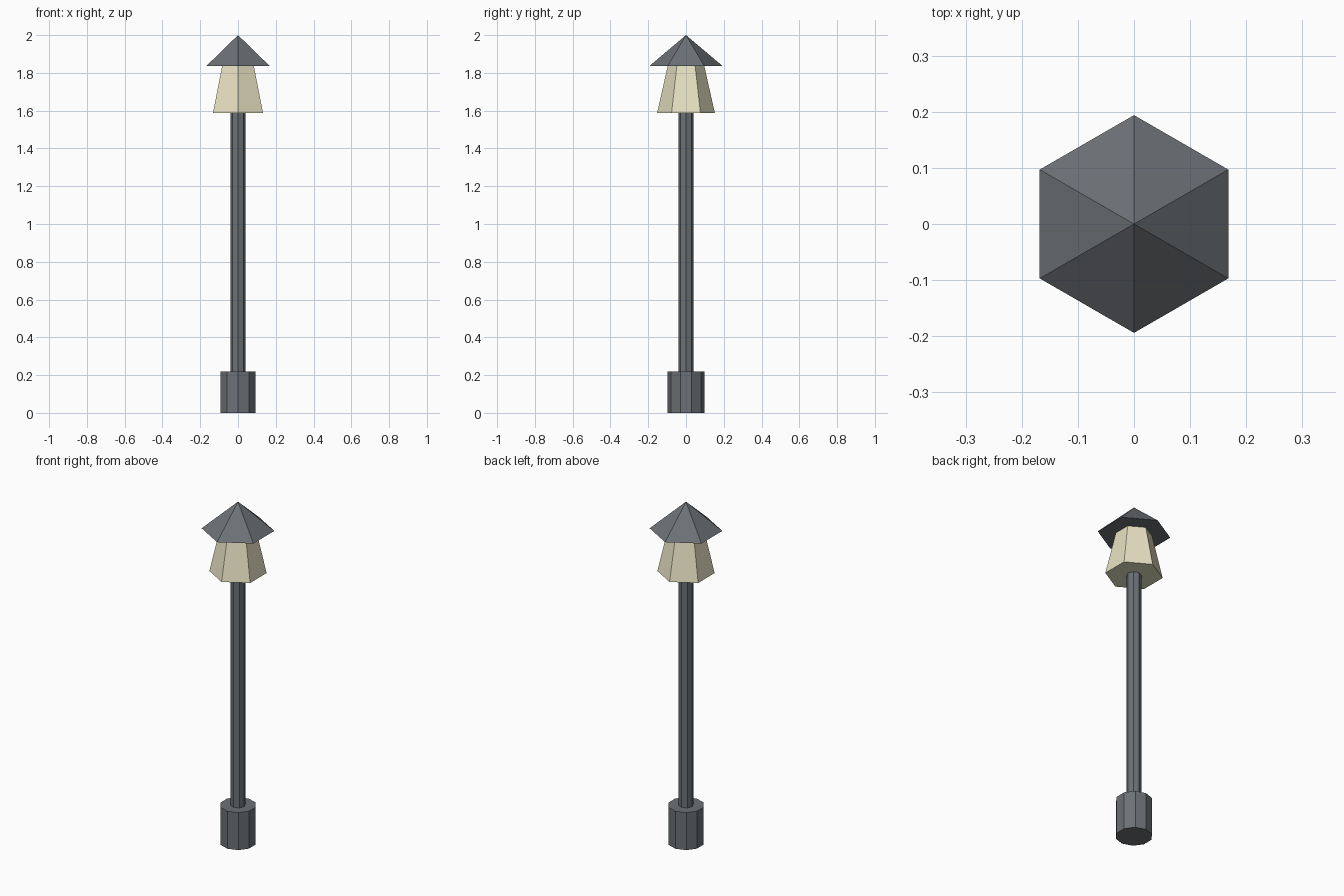
import bpy

if "Cube" in bpy.data.objects:
    bpy.data.objects.remove(bpy.data.objects["Cube"])


def material(name, color):
    m = bpy.data.materials.new(name)
    m.diffuse_color = color
    m.use_nodes = True
    m.node_tree.nodes["Principled BSDF"].inputs["Base Color"].default_value = m.diffuse_color
    return m


iron = material("dark_iron", (0.15, 0.165, 0.18, 1))
glow = material("pale_glass", (0.80, 0.76, 0.54, 1))


def prism(name, sides, r_bottom, r_top, z0, z1, mat):
    # Faceted tapered prism with a corner pointing along y
    bpy.ops.mesh.primitive_cone_add(vertices=sides, radius1=r_bottom, radius2=r_top,
                                    depth=z1 - z0, location=(0, 0, (z0 + z1) / 2))
    ob = bpy.context.object
    ob.name = name
    ob.data.materials.append(mat)
    return ob


# Ten-sided foot and slim octagonal pole
prism("base", 10, 0.098, 0.098, 0.0, 0.22, iron)
prism("pole", 8, 0.04, 0.04, 0.22, 1.587, iron)

# Six-sided lantern, narrowing upwards
prism("lantern", 6, 0.153, 0.097, 1.587, 1.836, glow)

# Pointed six-sided roof
prism("roof", 6, 0.194, 0.0, 1.836, 2.0, iron)
